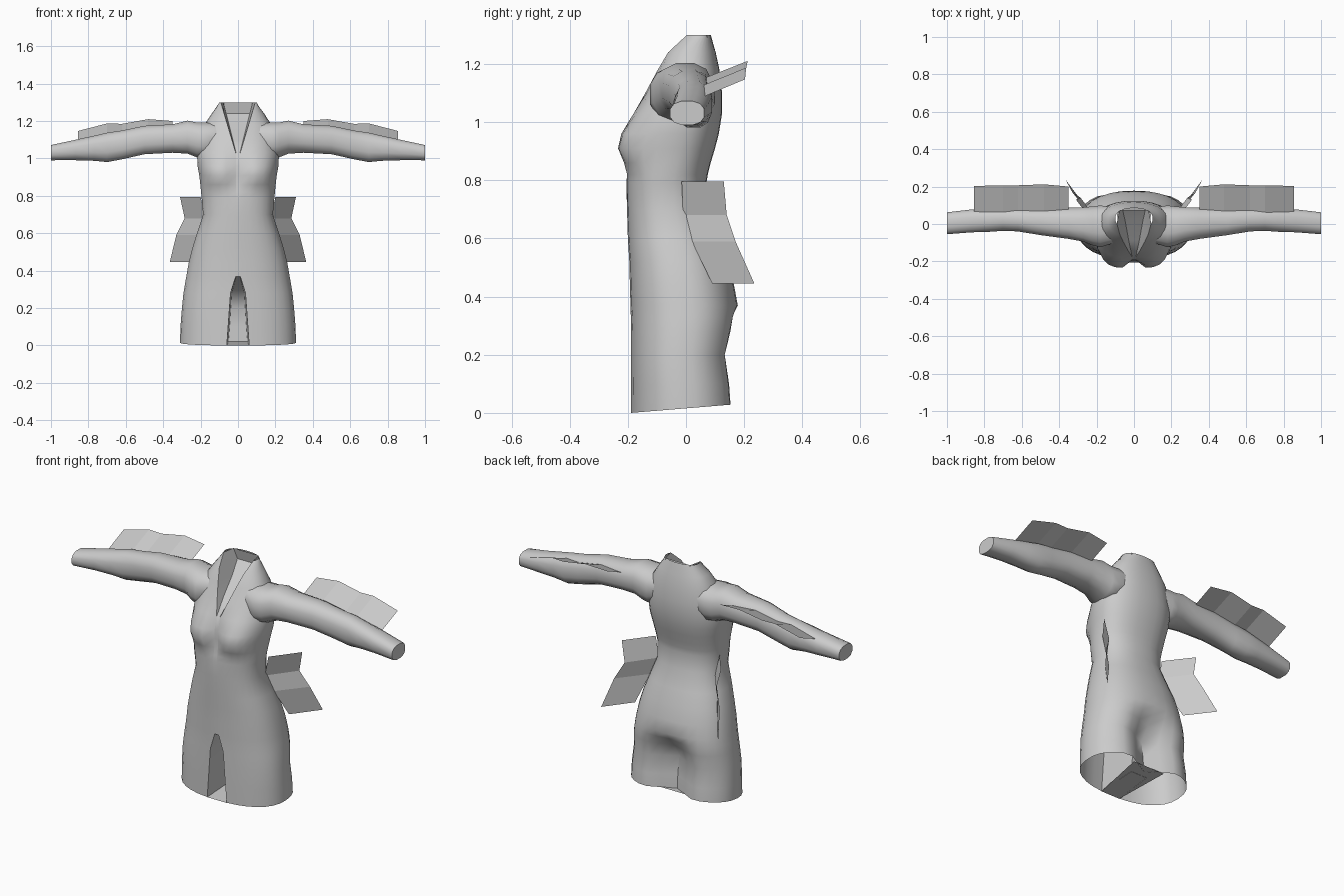
import bpy, math

if "Cube" in bpy.data.objects:
    bpy.data.objects.remove(bpy.data.objects["Cube"])

cloth = bpy.data.materials.new("grey_cloth")
cloth.diffuse_color = (0.6, 0.6, 0.6, 1)
cloth.use_nodes = True
cloth.node_tree.nodes["Principled BSDF"].inputs["Base Color"].default_value = cloth.diffuse_color


def make(name, verts, faces, smooth=True):
    me = bpy.data.meshes.new(name)
    me.from_pydata(verts, [], faces)
    me.materials.append(cloth)
    ob = bpy.data.objects.new(name, me)
    bpy.context.collection.objects.link(ob)
    if smooth:
        bpy.ops.object.select_all(action='DESELECT')
        ob.select_set(True)
        bpy.context.view_layer.objects.active = ob
        bpy.ops.object.shade_smooth_by_angle(angle=math.radians(50))
    return ob


def loft(rings, caps=False):
    n = len(rings[0])
    verts = [p for r in rings for p in r]
    faces = [(i * n + j, i * n + (j + 1) % n, (i + 1) * n + (j + 1) % n, (i + 1) * n + j)
             for i in range(len(rings) - 1) for j in range(n)]
    if caps:
        faces += [tuple(range(n))[::-1], tuple(range(len(verts) - n, len(verts)))]
    return verts, faces


def lerp(table, z):
    if z <= table[0][0]:
        return table[0][1]
    for (a, u), (b, v) in zip(table, table[1:]):
        if z <= b:
            return u + (v - u) * (z - a) / (b - a)
    return table[-1][1]


# Body: height, half width, front, back
BODY = [(0, .31, -.19, .178), (.1, .308, -.19, .173), (.2, .30, -.19, .16), (.28, .292, -.19, .178),
        (.33, .284, -.19, .18), (.37, .277, -.191, .178), (.44, .265, -.193, .165), (.52, .245, -.195, .145),
        (.6, .22, -.2, .115), (.7, .187, -.203, .08), (.79, .195, -.205, .07), (.82, .198, -.2, .075),
        (.86, .202, -.19, .085), (.91, .208, -.185, .1), (.96, .217, -.185, .113), (1.03, .22, -.172, .124),
        (1.1, .2, -.14, .124), (1.18, .18, -.1, .115), (1.24, .14, -.07, .102), (1.3, .1, -.025, .085)]
# Half width and depth of the leg slot and of the neckline
OPENING = [(0, .06), (.28, .04), (.37, .012), (1.03, .012), (1.3, .092)]
SLOT_Y = [(0, .04), (.2, .04), (.28, 0), (.37, -.19)]
NECK_Y = [(1.03, -.172), (1.1, -.09), (1.18, .02), (1.24, .085), (1.3, .072)]
BACK_DENT = [(0, .1), (.2, .1), (.28, .07), (.37, 0)]
P = .85


def bust(x, z):
    up = .11 if z > .91 else .07
    side = abs(x) - .11
    return .058 * math.exp(-(side / .085) ** 4) * math.exp(-((z - .91) / up) ** 2 * 1.3)


def body_ring(z, w, yf, yb):
    e = lerp(OPENING, z)
    yc, d = (yf + yb) / 2, (yb - yf) / 2
    t0 = math.asin((e / w) ** (1 / P))
    steps = 15
    half = []
    for k in range(steps + 1):
        t = t0 + (math.pi - t0) * k / steps
        c = math.cos(t)
        x = w * abs(math.sin(t)) ** P if k < steps else 0
        y = yc - d * math.copysign(abs(c) ** P, c)
        if c > 0:
            y -= bust(x, z) * min(1, 2 * c)
        else:
            y -= lerp(BACK_DENT, z) * max(0, 1 - x / .15) ** .8
        half.append((x, y))
    edge_y = half[0][1]
    inner = edge_y
    if z < .37:
        inner = lerp(SLOT_Y, z)
    elif z > 1.03:
        inner = lerp(NECK_Y, z)
    half = [(0, inner), (e * .85, inner)] + half
    ring = half + [(-x, y) for x, y in half[-2:0:-1]]
    tilt = max(0, 1 - z / .1) * .03
    return [(x, y, z + tilt * (y + .19) / .365) for x, y in ring]


make("body_suit", *loft([body_ring(*r) for r in BODY]))

# Hem piece joining the legs
make("hem_bridge", [(-.06, -.19, 0), (.06, -.19, 0), (.1, .12, .027), (-.1, .12, .027)],
     [(0, 3, 2, 1)], False)

# Sleeve: x, front, back, bottom, top
SLEEVE = [(.1, -.1, .09, 1.04, 1.19), (.18, -.125, .1, 1.0, 1.192), (.22, -.115, .095, 1.005, 1.193),
          (.27, -.095, .09, 1.025, 1.203), (.35, -.08, .088, 1.03, 1.183), (.5, -.06, .083, 1.022, 1.175),
          (.62, -.04, .085, .995, 1.15), (.7, -.037, .09, .98, 1.138), (.77, -.042, .085, .987, 1.122),
          (.87, -.045, .078, .99, 1.1), (1.0, -.055, .063, .99, 1.072)]
# Fins: matching inner and outer edges
ARM_OUT = [(.35, .20, 1.2), (.48, .212, 1.21), (.62, .207, 1.185), (.7, .207, 1.187), (.855, .203, 1.147)]
ARM_IN = [(x, .06, z - .06) for x, y, z in ARM_OUT]
HIP_OUT = [(.31, .13, .795), (.285, .14, .68), (.33, .17, .59), (.365, .235, .445)]
HIP_IN = [(.2, -.015, .795), (.175, -.01, .68), (.21, .02, .59), (.255, .09, .445)]


def fin(name, a, b, s):
    n = len(a)
    verts = [(s * x, y, z) for x, y, z in a + b]
    make(name, verts, [(i, i + 1, n + i + 1, n + i) for i in range(n - 1)], False)


for s, side in ((1, "right"), (-1, "left")):
    rings = []
    for x, yf, yb, zb, zt in SLEEVE:
        ring = []
        for k in range(12):
            a = s * math.tau * (k + .5) / 12
            c, q = math.cos(a), math.sin(a)
            ring.append((s * x,
                         (yf + yb) / 2 + (yb - yf) / 2 * math.copysign(abs(c) ** .8, c) * 1.02,
                         (zb + zt) / 2 + (zt - zb) / 2 * math.copysign(abs(q) ** .8, q) * 1.02))
        rings.append(ring)
    make(side + "_sleeve", *loft(rings, True))
    fin(side + "_arm_fin", ARM_IN, ARM_OUT, s)
    fin(side + "_hip_fin", HIP_IN, HIP_OUT, s)
